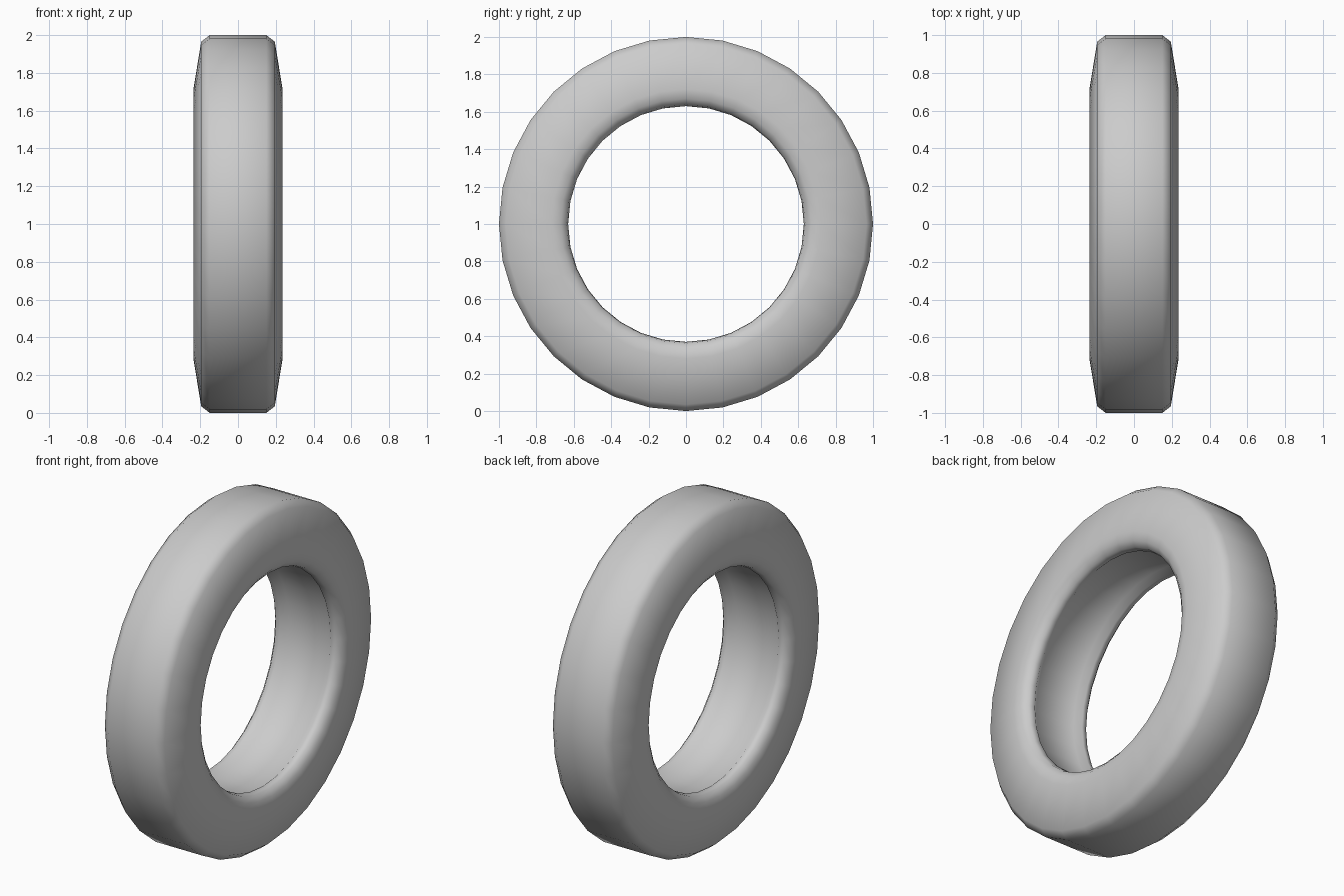
import bpy
import bmesh
from math import tau
from mathutils import Vector

cube = bpy.data.objects.get("Cube")
if cube:
    bpy.data.objects.remove(cube, do_unlink=True)

SEGMENTS = 32

# Plain grey rubber
rubber = bpy.data.materials.new("grey_rubber")
rubber.use_nodes = True
grey = (0.6, 0.6, 0.6, 1.0)
rubber.diffuse_color = grey
rubber.node_tree.nodes["Principled BSDF"].inputs["Base Color"].default_value = grey

# Half cross-section as (width, radius): tread, shoulder, sidewall, bead, inner groove
half = [(0.15, 1.0), (0.195, 0.965), (0.235, 0.72), (0.225, 0.67),
        (0.2, 0.638), (0.165, 0.63), (0.13, 0.66)]
profile = half + [(-x, r) for x, r in reversed(half)]

# Revolve the closed cross-section around the axle
bm = bmesh.new()
ring = [bm.verts.new((x, 0, r)) for x, r in profile]
edges = [bm.edges.new((ring[i - 1], ring[i])) for i in range(len(ring))]
bmesh.ops.spin(bm, geom=ring + edges, cent=(0, 0, 0), axis=(1, 0, 0),
               angle=tau, steps=SEGMENTS, use_merge=False)
bmesh.ops.remove_doubles(bm, verts=bm.verts[:], dist=0.0005)
bmesh.ops.translate(bm, verts=bm.verts[:], vec=Vector((0, 0, 1)))
bmesh.ops.recalc_face_normals(bm, faces=bm.faces[:])
for face in bm.faces:
    face.smooth = True

mesh = bpy.data.meshes.new("tyre")
bm.to_mesh(mesh)
bm.free()
mesh.materials.append(rubber)
tyre = bpy.data.objects.new("tyre", mesh)
bpy.context.collection.objects.link(tyre)
